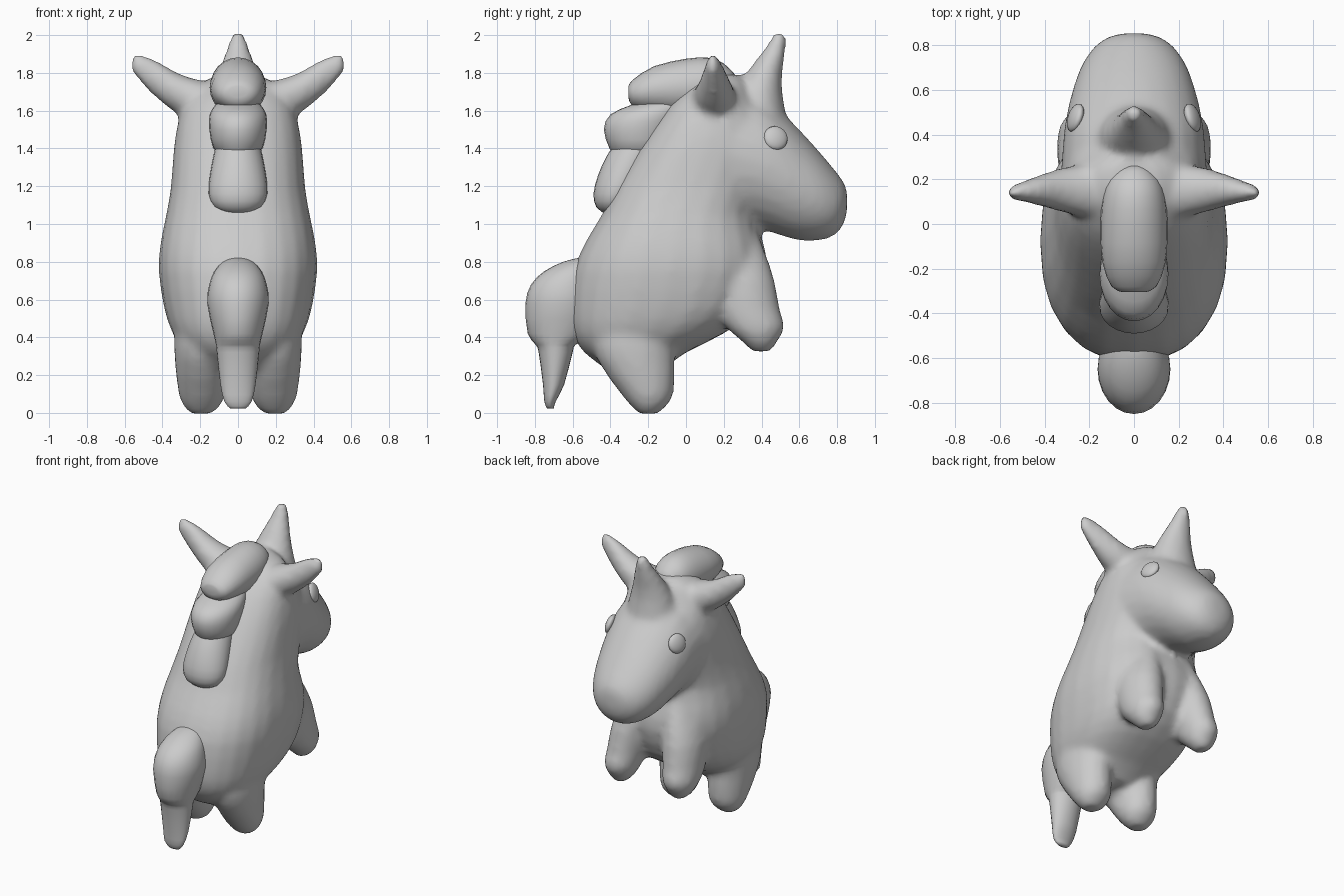
import bpy, bmesh, math
from mathutils import Vector

cube = bpy.data.objects.get("Cube")
if cube:
    bpy.data.objects.remove(cube, do_unlink=True)

grey = bpy.data.materials.new("plain grey")
grey.use_nodes = True
colour = (0.6, 0.6, 0.6, 1)
grey.diffuse_color = colour
grey.node_tree.nodes["Principled BSDF"].inputs["Base Color"].default_value = colour


def refine(rows):
    """Insert a smoothly interpolated row between each pair of rows."""
    padded = [rows[0], *rows, rows[-1]]
    out = []
    for a, b, c, d in zip(padded, padded[1:], padded[2:], padded[3:]):
        out += [b, tuple((9 * (q + r) - p - s) / 16 for p, q, r, s in zip(a, b, c, d))]
    return out + [rows[-1]]


def squash(value, power):
    """Superellipse coordinate: power 2 is a plain ellipse, higher is squarer."""
    return math.copysign(abs(value) ** (2 / power), value)


def loft(bm, axis, rows, side=1, power=2, sides=24):
    """Stack rings along an axis; a row is position, then low/high of the other two axes."""
    u, v = [i for i in range(3) if i != axis]
    rings = []
    for t, u0, u1, v0, v1 in refine(rows):
        ring = []
        for k in range(sides):
            a = math.tau * k / sides
            p = Vector()
            p[axis] = t
            p[u] = (u0 + u1) / 2 + (u1 - u0) / 2 * squash(math.cos(a), power)
            p[v] = (v0 + v1) / 2 + (v1 - v0) / 2 * squash(math.sin(a), power)
            p.x *= side
            ring.append(bm.verts.new(p))
        rings.append(ring)
    for lo, hi in zip(rings, rings[1:]):
        for k in range(sides):
            n = (k + 1) % sides
            bm.faces.new((lo[k], lo[n], hi[n], hi[k]))
    bm.faces.new(rings[0])
    bm.faces.new(rings[-1])


def sym(rows):
    """Expand (position, low, high, half width) to a centred ring."""
    return [(t, -w, w, a, b) for t, a, b, w in rows]


def finish(name, bm):
    bmesh.ops.recalc_face_normals(bm, faces=bm.faces)
    mesh = bpy.data.meshes.new(name)
    bm.to_mesh(mesh)
    bm.free()
    mesh.materials.append(grey)
    mesh.shade_smooth()
    obj = bpy.data.objects.new(name, mesh)
    bpy.context.collection.objects.link(obj)
    return obj


# Body: torso, head, horn, ears and legs blended into one skin
bm = bmesh.new()
torso = [(.23, -.42, -.12, .15), (.32, -.54, 0, .27), (.42, -.6, .2, .345),
         (.55, -.615, .36, .39), (.75, -.595, .43, .42), (.9, -.535, .41, .41),
         (1.05, -.445, .37, .38), (1.2, -.37, .42, .355), (1.4, -.25, .45, .34),
         (1.55, -.15, .42, .315), (1.66, -.06, .36, .27), (1.75, .05, .32, .19),
         (1.79, .12, .28, .1)]
loft(bm, 2, sym(torso), power=2.4)
head = [(.2, 1.0, 1.75, .33), (.4, .97, 1.68, .315), (.5, .94, 1.6, .3),
        (.6, .912, 1.5, .275), (.7, .912, 1.39, .24), (.78, .935, 1.295, .19),
        (.83, .99, 1.23, .13), (.853, 1.06, 1.18, .06)]
loft(bm, 1, sym(head))
horn = [(1.58, .2, .53, .18), (1.7, .26, .51, .145), (1.8, .32, .51, .107),
        (1.9, .395, .525, .07), (1.98, .45, .53, .043), (2.015, .465, .525, .034)]
loft(bm, 2, sym(horn))
ear = [(.15, .02, .28, 1.56, 1.75), (.25, .035, .265, 1.56, 1.775), (.33, .055, .25, 1.59, 1.805),
       (.42, .08, .22, 1.655, 1.86), (.5, .1, .19, 1.73, 1.895), (.55, .11, .17, 1.79, 1.895),
       (.57, .12, .16, 1.81, 1.88)]
hind_leg = [(-.005, .14, .25, -.25, -.15), (.03, .1, .285, -.285, -.11), (.1, .065, .315, -.345, -.065),
            (.28, .05, .335, -.47, -.06), (.42, .07, .335, -.49, -.06), (.6, .12, .3, -.4, -.12)]
front_leg = [(.325, .19, .27, .35, .45), (.37, .145, .315, .305, .48), (.43, .12, .34, .235, .515),
             (.47, .11, .345, .2, .522), (.55, .09, .345, .15, .497), (.7, .06, .335, .1, .47),
             (.85, .05, .28, .1, .42), (1.0, .05, .2, .12, .36)]
for s in (1, -1):
    loft(bm, 0, ear, s)
    loft(bm, 2, hind_leg, s)
    loft(bm, 2, front_leg, s)
body = finish("body", bm)
skin = body.modifiers.new("skin", "REMESH")
skin.mode = "VOXEL"
skin.voxel_size = 0.022
skin.use_smooth_shade = True
relax = body.modifiers.new("relax", "SMOOTH")
relax.factor = 0.5
relax.iterations = 8

# Mane: three overlapping locks, and a tail with a full top and a thin tip
locks = {
    "mane_top": (1, [(-.305, 1.67, 1.73, .05), (-.28, 1.62, 1.765, .1), (-.17, 1.59, 1.835, .142),
                     (0, 1.57, 1.875, .15), (.12, 1.59, 1.88, .14), (.2, 1.65, 1.85, .11),
                     (.26, 1.7, 1.79, .05)]),
    "mane_middle": (2, [(1.36, -.37, -.1, .08), (1.4, -.405, -.08, .13), (1.5, -.435, -.04, .152),
                        (1.58, -.4, 0, .15), (1.63, -.29, .02, .12), (1.66, -.2, .02, .08)]),
    "mane_lower": (2, [(1.055, -.43, -.35, .06), (1.09, -.475, -.3, .125), (1.16, -.49, -.25, .155),
                       (1.26, -.465, -.2, .148), (1.36, -.42, -.15, .13), (1.45, -.36, -.1, .11)]),
    "tail": (2, [(.022, -.735, -.7, .04), (.06, -.75, -.69, .072), (.15, -.757, -.645, .093),
                 (.32, -.78, -.6, .112), (.36, -.795, -.585, .116), (.42, -.838, -.5, .13),
                 (.58, -.85, -.45, .163), (.68, -.82, -.45, .152), (.75, -.75, -.45, .125),
                 (.8, -.65, -.45, .08), (.82, -.57, -.46, .04)]),
}
for name, (axis, rows) in locks.items():
    bm = bmesh.new()
    loft(bm, axis, sym(rows))
    finish(name, bm)

# Eyes: flattened beads set into the face
for s, name in ((1, "left_eye"), (-1, "right_eye")):
    bm = bmesh.new()
    bmesh.ops.create_uvsphere(bm, u_segments=16, v_segments=10, radius=0.066)
    eye = finish(name, bm)
    eye.scale = (1, 1, 0.45)
    eye.location = (s * 0.262, 0.475, 1.455)
    eye.rotation_mode = "QUATERNION"
    eye.rotation_quaternion = Vector((s * 0.9, 0.3, 0.3)).to_track_quat("Z", "Y")
